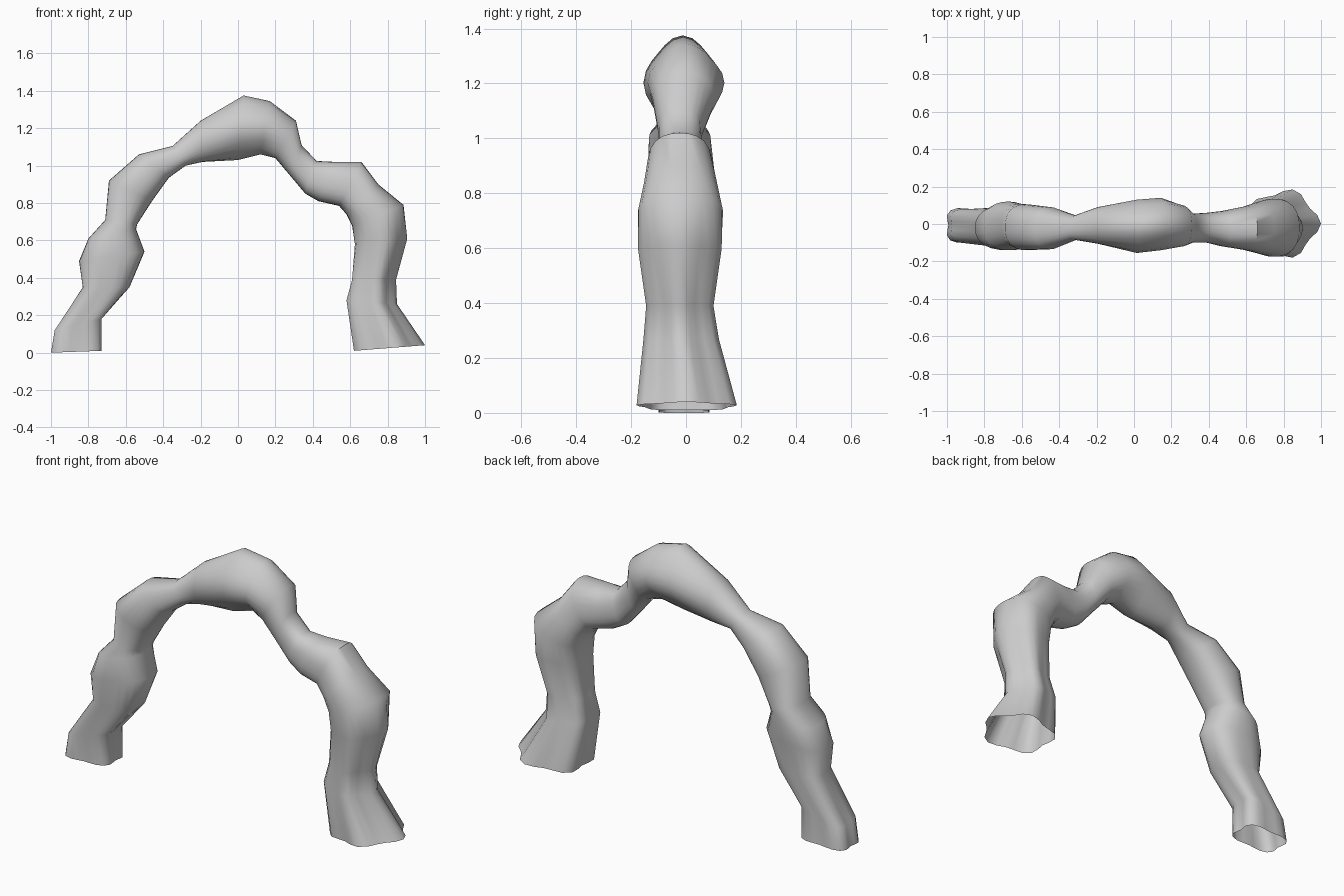
import bpy, bmesh
from math import cos, sin, pi, radians

if "Cube" in bpy.data.objects:
    bpy.data.objects.remove(bpy.data.objects["Cube"])

# Stations along the arch: outer x, z, inner x, z, y min, y max, lobe type
STATIONS = [
    (-1.00, 0.00, -.73, .01, -.10, .085, 'L'),
    (-.98, .12, -.73, .18, -.10, .08, 'L'),
    (-.83, .35, -.58, .35, -.125, .085, 'l'),
    (-.85, .49, -.50, .54, -.14, .10, 'n'),
    (-.80, .61, -.545, .66, -.14, .12, 'n'),
    (-.71, .71, -.54, .685, -.12, .11, 'n'),
    (-.69, .92, -.46, .81, -.14, .105, 'n'),
    (-.53, 1.06, -.37, .935, -.135, .09, 'n'),
    (-.35, 1.105, -.28, 1.00, -.085, .045, 'n'),
    (-.20, 1.24, -.19, 1.02, -.105, .09, 'n'),
    (.03, 1.375, .00, 1.03, -.155, .13, 'p'),
    (.17, 1.345, .12, 1.06, -.14, .14, 'p'),
    (.31, 1.24, .20, 1.04, -.12, .10, 'n'),
    (.34, 1.11, .28, .945, -.10, .055, 'n'),
    (.42, 1.025, .36, .85, -.10, .06, 'n'),
    (.52, 1.02, .43, .81, -.12, .07, 'n'),
    (.66, 1.02, .54, .785, -.14, .095, 'n'),
    (.75, .90, .58, .74, -.155, .115, 'n'),
    (.885, .79, .61, .68, -.175, .135, 'n'),
    (.905, .61, .625, .58, -.175, .13, 'r'),
    (.845, .39, .61, .39, -.145, .10, 'R'),
    (.85, .26, .58, .28, -.155, .12, 'R'),
    (1.00, .04, .62, .01, -.18, .185, 'R'),
]
# Lobe count, phase in degrees, depth
LOBES = {'L': (4, 45, .13), 'l': (4, 45, .05), 'n': (4, 45, .03),
         'p': (4, 0, .06), 'r': (5, 0, .05), 'R': (5, 0, .10)}
SIDES = 24


def section(kind):
    """Lobed ring scaled to fill a -1..1 square."""
    k, phase, depth = LOBES[kind]
    pts = []
    for i in range(SIDES):
        a = 2 * pi * i / SIDES
        r = 1 + depth * cos(k * (a - radians(phase)))
        pts.append((r * cos(a), r * sin(a)))

    def fit(vals):
        lo, hi = min(vals), max(vals)
        return [2 * (v - lo) / (hi - lo) - 1 for v in vals]
    return list(zip(fit([p[0] for p in pts]), fit([p[1] for p in pts])))


# Open-ended rock arch
bm = bmesh.new()
rings = []
for ox, oz, ix, iz, y0, y1, kind in STATIONS:
    ring = []
    for u, v in section(kind):
        t = (u + 1) / 2
        ring.append(bm.verts.new((ix + (ox - ix) * t,
                                  (y0 + y1) / 2 + (y1 - y0) / 2 * v,
                                  iz + (oz - iz) * t)))
    rings.append(ring)
for a, b in zip(rings, rings[1:]):
    for i in range(SIDES):
        j = (i + 1) % SIDES
        bm.faces.new((a[i], b[i], b[j], a[j]))
bm.normal_update()
# Make the crown face upward
top = max(bm.faces, key=lambda f: f.calc_center_median().z)
if top.normal.z < 0:
    bmesh.ops.reverse_faces(bm, faces=bm.faces[:])

mesh = bpy.data.meshes.new("stone_arch")
bm.to_mesh(mesh)
bm.free()
arch = bpy.data.objects.new("stone_arch", mesh)
bpy.context.collection.objects.link(arch)
bpy.context.view_layer.objects.active = arch
arch.select_set(True)
bpy.ops.object.shade_smooth_by_angle(angle=radians(50))
